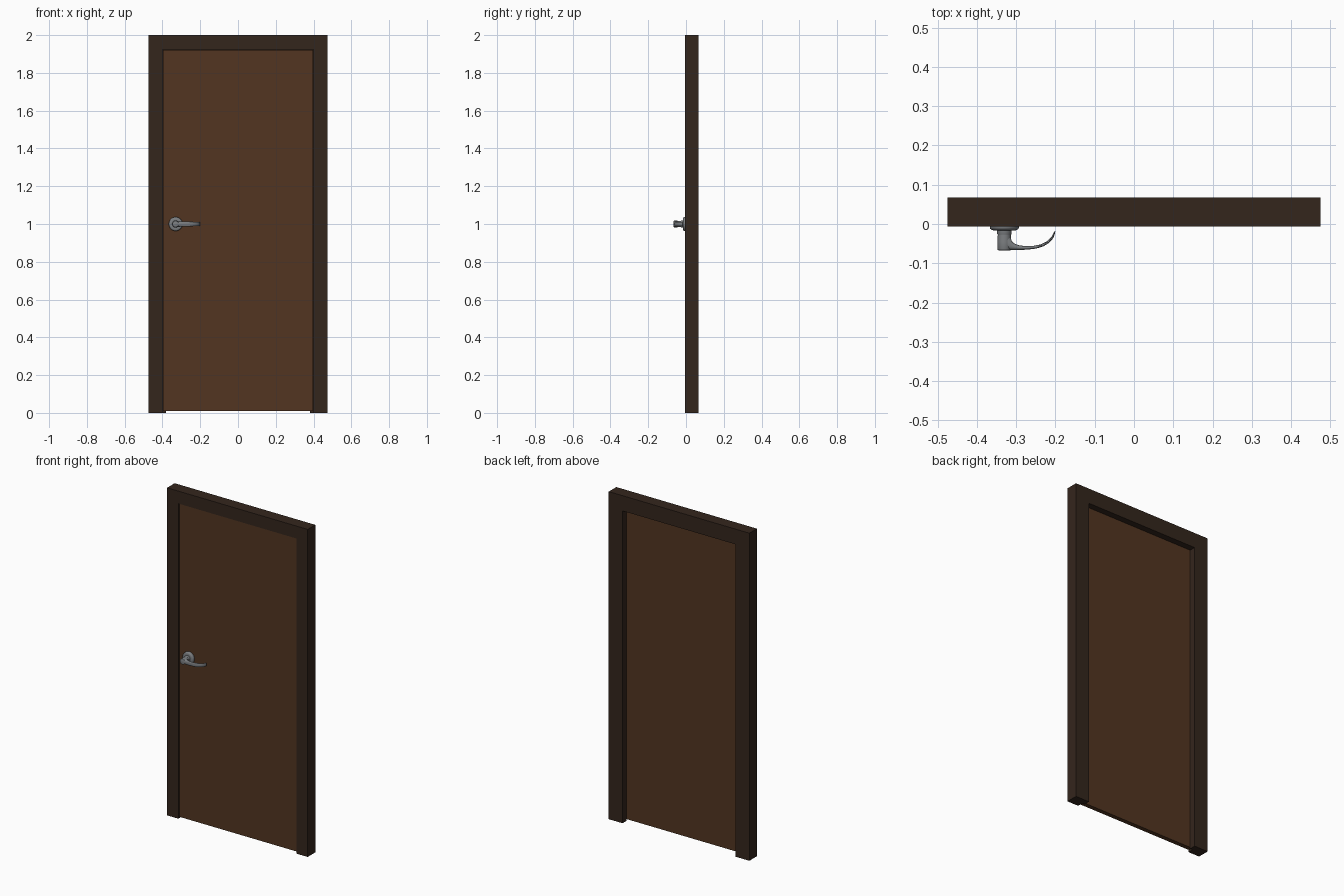
import bpy, bmesh, math
from mathutils import Vector

if "Cube" in bpy.data.objects:
    bpy.data.objects.remove(bpy.data.objects["Cube"])


def material(name, rgb):
    m = bpy.data.materials.new(name)
    m.diffuse_color = (*rgb, 1)
    m.use_nodes = True
    m.node_tree.nodes["Principled BSDF"].inputs["Base Color"].default_value = m.diffuse_color
    return m


frame_wood = material("dark_wood", (0.034, 0.019, 0.012))
door_wood = material("brown_wood", (0.085, 0.036, 0.015))
metal = material("metal", (0.2, 0.21, 0.22))


def make(name, rings, mat, closed=False, smooth=False):
    """Skin a list of equal-sized rings; closed joins last ring to first."""
    bm = bmesh.new()
    vs = [[bm.verts.new(p) for p in r] for r in rings]
    n = len(vs[0])
    for a, b in zip(vs, vs[1:]):
        for i in range(n):
            j = (i + 1) % n
            bm.faces.new((a[i], a[j], b[j], b[i]))
    if not closed:
        bm.faces.new(vs[0])
        bm.faces.new(vs[-1])
    bmesh.ops.recalc_face_normals(bm, faces=bm.faces)
    me = bpy.data.meshes.new(name)
    bm.to_mesh(me)
    bm.free()
    me.materials.append(mat)
    ob = bpy.data.objects.new(name, me)
    bpy.context.collection.objects.link(ob)
    if smooth:
        bpy.ops.object.select_all(action='DESELECT')
        ob.select_set(True)
        bpy.context.view_layer.objects.active = ob
        bpy.ops.object.shade_smooth_by_angle(angle=math.radians(35))
    return ob


def lathe(name, profile, cx, cz, seg=40):
    """Turn (radius, y) points about an axis along y."""
    rings = [[(cx + r * math.cos(t), y, cz + r * math.sin(t))
              for t in (2 * math.pi * k / seg for k in range(seg))]
             for r, y in profile]
    return make(name, rings, metal, smooth=True)


# Frame: rebated section (inward offset, y) swept up, across and down with mitres
W, H = 0.475, 2.0
FRONT, BACK, STOP = -0.006, 0.067, 0.028
section = [(0, FRONT), (0.076, FRONT), (0.076, STOP),
           (0.093, STOP), (0.093, BACK), (0, BACK)]
stations = [lambda d: (-W + d, 0), lambda d: (-W + d, H - d),
            lambda d: (W - d, H - d), lambda d: (W - d, 0)]
make("door_frame", [[(s(d)[0], y, s(d)[1]) for d, y in section] for s in stations],
     frame_wood)

# Door leaf, with a small gap to the frame
dx, z0, z1 = 0.396, 0.01, 1.921
make("door_leaf", [[(-dx, y, z0), (dx, y, z0), (dx, y, z1), (-dx, y, z1)]
                   for y in (0.0, STOP - 0.001)], door_wood)

# Handle rosette, collar and spindle
HX, HZ = -0.33, 1.0
lathe("handle_rosette", [(0.037, 0.001), (0.037, -0.009), (0.036, -0.012),
                         (0.033, -0.0145), (0.029, -0.016), (0.02, -0.016)], HX, HZ)
lathe("handle_collar", [(0.0185, -0.014), (0.0185, -0.025), (0.0175, -0.027)], HX, HZ)
lathe("handle_spindle", [(0.0165, -0.02), (0.0172, -0.045), (0.0175, -0.064),
                         (0.0165, -0.0662), (0.015, -0.067)], HX, HZ)

# Lever: (inner x, inner y, outer x, outer y, half height) along its curve
lever = [
    (-0.323, -0.026, -0.335, -0.066, 0.0155),
    (-0.314, -0.034, -0.320, -0.0665, 0.0152),
    (-0.311, -0.043, -0.310, -0.0668, 0.0148),
    (-0.304, -0.050, -0.298, -0.0665, 0.0142),
    (-0.292, -0.0545, -0.286, -0.0660, 0.0137),
    (-0.275, -0.0562, -0.270, -0.0650, 0.0130),
    (-0.255, -0.0555, -0.249, -0.0625, 0.0124),
    (-0.237, -0.0520, -0.231, -0.0570, 0.0118),
    (-0.221, -0.0440, -0.216, -0.0480, 0.0112),
    (-0.210, -0.0330, -0.205, -0.0355, 0.0105),
    (-0.203, -0.0190, -0.200, -0.0195, 0.0095),
]
rings = []
for ix, iy, ox, oy, h in lever:
    a, b = Vector((ix, iy, HZ)), Vector((ox, oy, HZ))
    mid, half = (a + b) / 2, (b - a) / 2
    ring = []
    for k in range(24):
        t = 2 * math.pi * k / 24
        c, s = math.cos(t), math.sin(t)
        # slightly squared ellipse
        c, s = (math.copysign(abs(v) ** 0.8, v) for v in (c, s))
        ring.append(mid + half * c + Vector((0, 0, h * s)))
    rings.append(ring)
make("handle_lever", rings, metal, smooth=True)
